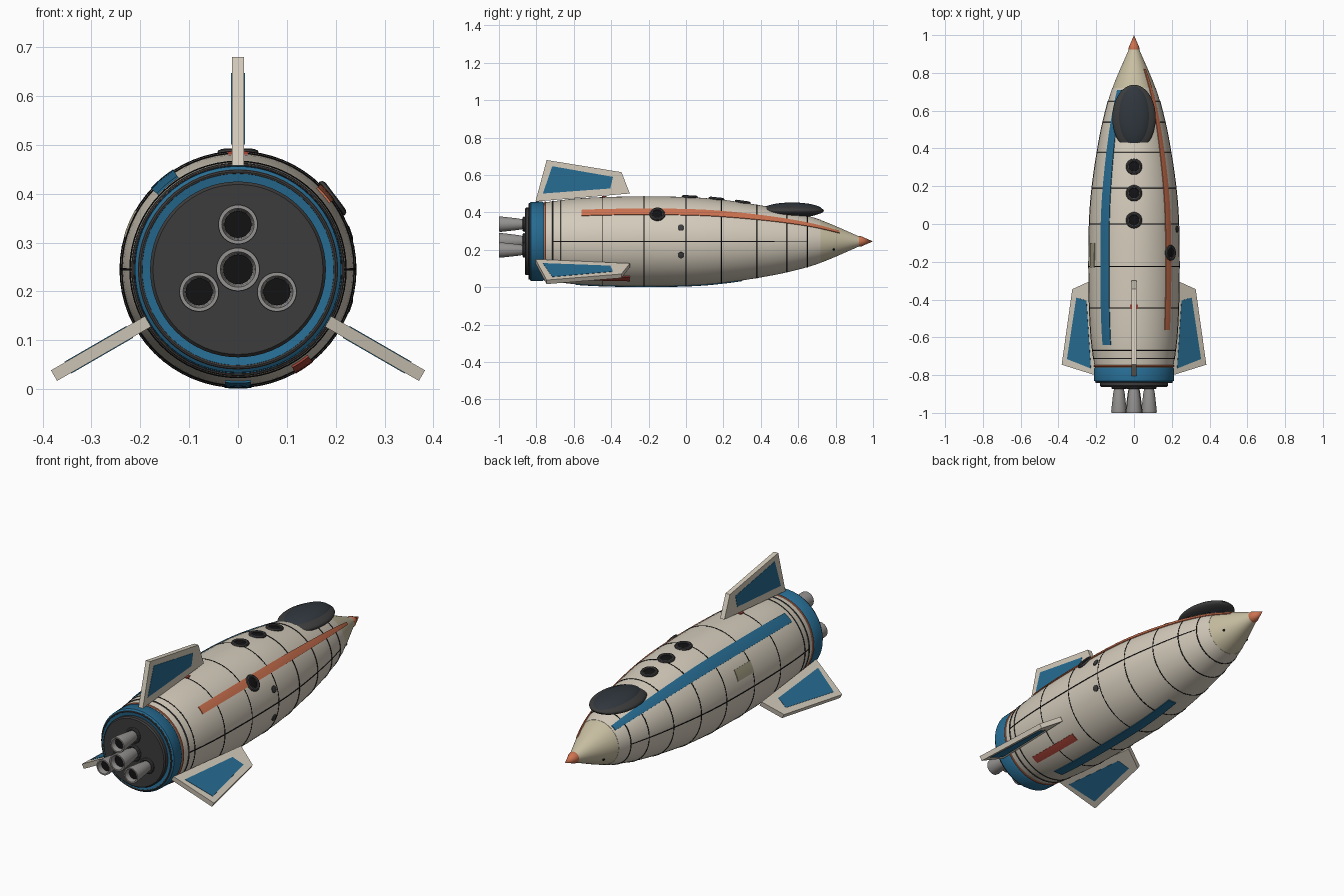
import bpy, bmesh, math
from mathutils import Matrix, Vector

if "Cube" in bpy.data.objects:
    bpy.data.objects.remove(bpy.data.objects["Cube"])

AXIS_Z = 0.245
SEG = 64
BODY = Matrix.Translation((0, 0, AXIS_Z)) @ Matrix.Rotation(-math.pi / 2, 4, 'X')  # local z -> +y


def mat(name, c):
    m = bpy.data.materials.new(name)
    m.diffuse_color = (*c, 1)
    m.use_nodes = True
    m.node_tree.nodes["Principled BSDF"].inputs["Base Color"].default_value = m.diffuse_color
    return m


CREAM = mat("cream", (0.66, 0.60, 0.50))
TAN = mat("tan", (0.58, 0.52, 0.36))
BLUE = mat("blue", (0.02, 0.15, 0.29))
ORANGE = mat("orange", (0.62, 0.17, 0.08))
RED = mat("red", (0.40, 0.06, 0.04))
DARK = mat("dark", (0.045, 0.045, 0.045))
BLACK = mat("black", (0.006, 0.006, 0.007))
GLASS = mat("glass", (0.03, 0.038, 0.048))
METAL = mat("metal", (0.30, 0.29, 0.28))
OLIVE = mat("olive", (0.36, 0.33, 0.22))

# Hull outline: (y, radius), smoothed with a Hermite curve
HULL = [(-0.76, .208), (-.6, .228), (-.4, .238), (-.15, .24), (.05, .235), (.2, .222),
        (.38, .196), (.55, .163), (.72, .115), (.93, .026)]


def radius(y):
    i = max(0, min(len(HULL) - 2, sum(1 for p in HULL if p[0] <= y) - 1))

    def slope(k):
        a, b = HULL[max(k - 1, 0)], HULL[min(k + 1, len(HULL) - 1)]
        return (b[1] - a[1]) / (b[0] - a[0])
    (y0, r0), (y1, r1) = HULL[i], HULL[i + 1]
    h = y1 - y0
    t = (y - y0) / h
    return ((2*t**3 - 3*t*t + 1) * r0 + (t**3 - 2*t*t + t) * h * slope(i)
            + (3*t*t - 2*t**3) * r1 + (t**3 - t*t) * h * slope(i + 1))


def finish(name, bm, material, angle=35):
    bmesh.ops.recalc_face_normals(bm, faces=bm.faces)
    me = bpy.data.meshes.new(name)
    bm.to_mesh(me)
    bm.free()
    me.materials.append(material)
    ob = bpy.data.objects.new(name, me)
    bpy.context.collection.objects.link(ob)
    bpy.ops.object.select_all(action='DESELECT')
    ob.select_set(True)
    bpy.context.view_layer.objects.active = ob
    bpy.ops.object.shade_smooth_by_angle(angle=math.radians(angle))
    return ob


def lathe(name, prof, material, m=BODY, seg=SEG, closed=False):
    """Revolve (height, radius) points about local z; closed makes a ring."""
    bm = bmesh.new()
    rings = []
    for h, r in prof:
        if r < 1e-6:
            rings.append([bm.verts.new(m @ Vector((0, 0, h)))] * seg)
        else:
            rings.append([bm.verts.new(m @ Vector((r * math.cos(2*math.pi*k/seg),
                          r * math.sin(2*math.pi*k/seg), h))) for k in range(seg)])
    pairs = list(zip(rings, rings[1:])) + ([(rings[-1], rings[0])] if closed else [])
    for a, b in pairs:
        for k in range(seg):
            n = (k + 1) % seg
            vs = list(dict.fromkeys([a[k], a[n], b[n], b[k]]))
            if len(vs) > 2:
                bm.faces.new(vs)
    return finish(name, bm, material)


def ring(name, y, r, minor, material, m=BODY, seg=SEG, n=8):
    return lathe(name, [(y + minor * math.sin(2*math.pi*i/n), r + minor * math.cos(2*math.pi*i/n))
                        for i in range(n)], material, m, seg, True)


def strip(name, y0, y1, deg, half, material, lift=0.004):
    """Raised band that follows the hull surface."""
    bm = bmesh.new()
    ny, na = max(2, int((y1 - y0) / 0.03)), 4
    rows = []
    for i in range(ny + 1):
        y = y0 + (y1 - y0) * i / ny
        row = []
        for j in range(na + 1):
            a = math.radians(deg - half + 2 * half * j / na)
            r = radius(y) + lift
            row.append(bm.verts.new((r * math.cos(a), y, AXIS_Z + r * math.sin(a))))
        rows.append(row)
    for p, q in zip(rows, rows[1:]):
        for j in range(na):
            bm.faces.new((p[j], p[j + 1], q[j + 1], q[j]))
    edge = bmesh.ops.extrude_edge_only(bm, edges=[e for e in bm.edges if e.is_boundary])
    for v in [g for g in edge["geom"] if isinstance(g, bmesh.types.BMVert)]:
        d = Vector((v.co.x, 0, v.co.z - AXIS_Z)).normalized()
        v.co -= d * (lift + 0.003)
    return finish(name, bm, material)


def on_hull(y, deg):
    a = math.radians(deg)
    r = radius(y)
    dr = (radius(y + .01) - radius(y - .01)) / .02
    n = Vector((math.cos(a), -dr, math.sin(a)))
    p = Vector((r * math.cos(a), y, AXIS_Z + r * math.sin(a)))
    return Matrix.Translation(p) @ n.to_track_quat('Z', 'Y').to_matrix().to_4x4()


def plate(name, pts, thick, deg, material):
    """Flat plate from (y, radial) points, turned around the body axis."""
    bm = bmesh.new()
    m = Matrix.Translation((0, 0, AXIS_Z)) @ Matrix.Rotation(math.radians(90 - deg), 4, 'Y')
    a, b = ([bm.verts.new(m @ Vector((s * thick / 2, y, r))) for y, r in pts] for s in (-1, 1))
    bm.faces.new(a)
    bm.faces.new(b)
    for k in range(len(pts)):
        n = (k + 1) % len(pts)
        bm.faces.new((a[k], a[n], b[n], b[k]))
    return finish(name, bm, material, 20)


def ellipsoid(name, centre, size, material):
    bm = bmesh.new()
    bmesh.ops.create_uvsphere(bm, u_segments=48, v_segments=24, radius=1,
                              matrix=Matrix.Translation(centre) @ Matrix.Diagonal((*size, 1)))
    return finish(name, bm, material)


# Hull, nose cone and tip
ys = [-0.76 + 1.48 * i / 50 for i in range(51)]
lathe("hull", [(-.76, 0)] + [(y, radius(y)) for y in ys] + [(.72, 0)], CREAM)
ys = [.715 + .215 * i / 10 for i in range(11)]
lathe("nose_cone", [(.715, 0)] + [(y, radius(y) - .001) for y in ys] + [(.93, 0)], TAN)
lathe("nose_tip", [(.925, 0), (.925, .028), (.935, .028), (1.0, 0)], ORANGE)

# Hull panel seams
for i, y in enumerate((-.67, -.445, -.225, 0, .19, .38, .54, .65)):
    ring(f"hull_seam_{i}", y, radius(y), .0025, BLACK, n=6)
for deg in (0, 180):
    strip(f"side_seam_{deg}", -.71, .65, deg, .6, BLACK, .002)

# Tail rings and engine plate
ring("tail_seam", -.712, radius(-.712), .004, DARK)
ring("tail_orange_ring", -.752, .209, .005, ORANGE)
lathe("tail_blue_band", [(-.835, .17), (-.84, .198), (-.83, .211), (-.77, .213), (-.76, .207), (-.76, .17)],
      BLUE, closed=True)
ring("tail_dark_ring", -.837, .2, .005, DARK)
lathe("engine_plate", [(-.82, 0), (-.82, .18), (-.855, .18), (-.862, .174), (-.862, 0)], DARK)

# Engine bells: one in the middle, three around it
for i, (d, deg, s) in enumerate(((0, 0, 1.1), (.092, 90, 1), (.092, 210, 1), (.092, 330, 1))):
    a = math.radians(deg)
    m = Matrix.Translation((d * math.cos(a), 0, d * math.sin(a))) @ BODY
    lathe(f"engine_bell_{i}", [(-.86, .024*s), (-.9, .031*s), (-.99, .041*s), (-1, .040*s), (-1, .033*s),
                               (-.985, .030*s), (-.9, .022*s), (-.86, .018*s)], METAL, m, 32, True)
    lathe(f"engine_throat_{i}", [(-.86, 0), (-.86, .02*s), (-.975, .0275*s), (-.975, 0)], BLACK, m, 32)
    ring(f"engine_collar_{i}", -.866, .033*s, .008, DARK, m, 32)

# Three fins with blue inset panels
FIN = [(-.805, .213), (-.745, .435), (-.345, .37), (-.30, .256)]
INSET = [(-.765, .256), (-.715, .402), (-.39, .345), (-.405, .283)]
for deg in (90, 210, 330):
    plate(f"fin_{deg}", FIN, .025, deg, CREAM)
    plate(f"fin_panel_{deg}", INSET, .028, deg, BLUE)

# Painted stripes and access panels
strip("blue_stripe", -.64, .71, 130, 7, BLUE)
strip("orange_stripe", -.56, .82, 41, 5, ORANGE)
strip("belly_blue_stripe", -.59, .30, 270, 6.5, BLUE)
strip("belly_red_stripe", -.62, -.30, 304, 5, RED)
strip("side_hatch", -.23, -.10, 157, 7, OLIVE, .003)
strip("top_marker", -.45, -.425, 90, 5, RED, .006)

# Canopy: dark rim with glass lens
ellipsoid("canopy_rim", (0, .562, .409), (.115, .175, .033), DARK)
ellipsoid("canopy_glass", (0, .568, .412), (.092, .162, .041), GLASS)

# Portholes along the top and one on the side
for i, (y, deg) in enumerate(((.02, 90), (.163, 90), (.303, 90), (-.153, 37))):
    m = on_hull(y, deg)
    ring(f"porthole_frame_{i}", .001, .034, .009, DARK, m, 32)
    lathe(f"porthole_glass_{i}", [(-.01, 0), (-.01, .03), (.003, .03), (.006, .015), (.007, 0)], BLACK, m, 32)

# Small side thrusters and nose vents
for i, deg in enumerate((18, -18)):
    lathe(f"side_thruster_{i}", [(-.01, 0), (-.01, .017), (.004, .017), (.006, .012), (.006, 0)],
          DARK, on_hull(-.027, deg), 24)
for i, deg in enumerate((-30, 210)):
    lathe(f"nose_vent_{i}", [(-.005, 0), (-.005, .006), (.003, .006), (.003, 0)], BLACK, on_hull(.79, deg), 16)
